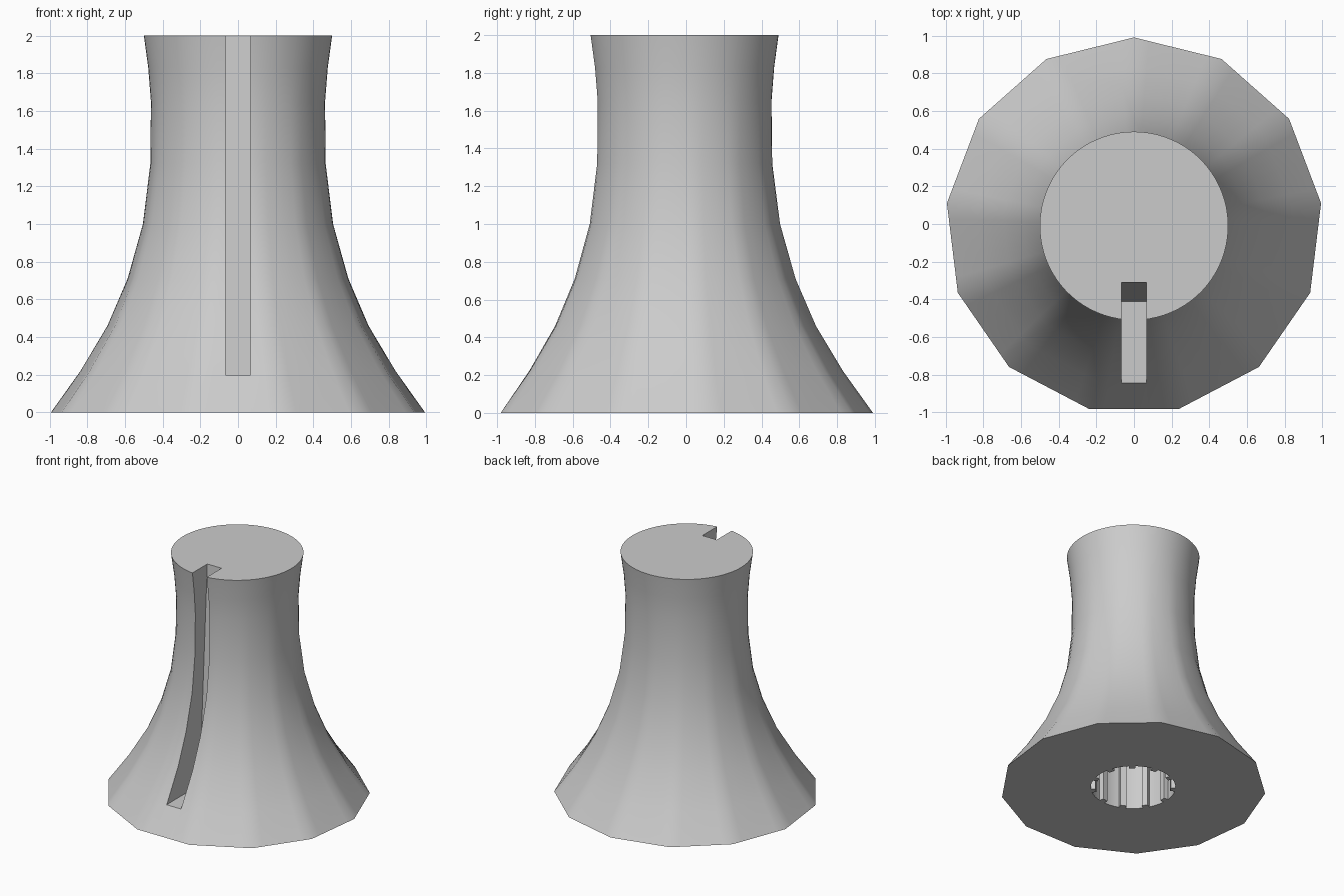
import bpy
import bmesh
from math import pi, cos, sin, radians

if "Cube" in bpy.data.objects:
    bpy.data.objects.remove(bpy.data.objects["Cube"])

SIDES = 13        # corners of the foot
STEPS = 6         # ring points per side
CENTRE_Y = -0.01
TEETH = 11

grey = bpy.data.materials.new("grey plastic")
grey.use_nodes = True
grey.diffuse_color = (0.6, 0.6, 0.6, 1)
grey.node_tree.nodes["Principled BSDF"].inputs["Base Color"].default_value = grey.diffuse_color


def loft(name, rings):
    """Skin a stack of rings with equal point counts and cap both ends."""
    bm = bmesh.new()
    loops = [[bm.verts.new(p) for p in ring] for ring in rings]
    for low, high in zip(loops, loops[1:]):
        for i in range(len(low)):
            j = (i + 1) % len(low)
            bm.faces.new((low[i], low[j], high[j], high[i]))
    bm.faces.new(loops[0][::-1])
    bm.faces.new(loops[-1])
    bmesh.ops.recalc_face_normals(bm, faces=bm.faces)
    mesh = bpy.data.meshes.new(name)
    bm.to_mesh(mesh)
    bm.free()
    mesh.materials.append(grey)
    obj = bpy.data.objects.new(name, mesh)
    bpy.context.collection.objects.link(obj)
    return obj


def body_ring(z, radius):
    """A polygon at the foot that turns into a circle at the top."""
    ring = []
    weight = (1 - z / 2) ** 1.5
    side = 2 * pi / SIDES
    for i in range(SIDES * STEPS):
        local = (i / STEPS % 1) * side - side / 2
        polygon = cos(side / 2) / cos(local)
        r = radius * (1 + weight * (polygon - 1))
        a = pi / 2 + i / STEPS * side
        ring.append((r * cos(a), CENTRE_Y + r * sin(a), z))
    return ring


def socket_ring(z):
    """Round outline with small ribs pointing inward."""
    ring = []
    for i in range(TEETH):
        mid = radians(48.5) + i * 2 * pi / TEETH
        for offset, r in ((-0.08, 0.32), (-0.08, 0.285), (0.08, 0.285), (0.08, 0.32),
                          (0.18, 0.32), (0.285, 0.32), (0.39, 0.32)):
            a = mid + offset
            ring.append((r * cos(a), CENTRE_Y + r * sin(a), z))
    return ring


def slot_ring(z, back):
    w = 0.066
    return [(-w, -1.2, z), (w, -1.2, z), (w, back, z), (-w, back, z)]


# Flared body
profile = ((0, 1.0), (0.22, 0.842), (0.46, 0.698), (0.71, 0.59), (1.0, 0.508),
           (1.32, 0.467), (1.65, 0.463), (1.83, 0.477), (2, 0.5))
body = loft("knob_body", [body_ring(z, r) for z, r in profile])

# Pointer slot down the front, ribbed shaft socket underneath
cutters = [
    loft("slot_cutter", [slot_ring(0.2, -0.41), slot_ring(2.0, -0.31), slot_ring(2.1, -0.305)]),
    loft("socket_cutter", [socket_ring(-0.1), socket_ring(1.0)]),
]
bpy.context.view_layer.objects.active = body
body.select_set(True)
for cutter in cutters:
    cutter.hide_render = True
    cut = body.modifiers.new(cutter.name, 'BOOLEAN')
    cut.operation = 'DIFFERENCE'
    cut.solver = 'EXACT'
    cut.object = cutter
    bpy.ops.object.modifier_apply(modifier=cut.name)
    bpy.data.objects.remove(cutter)

bpy.ops.object.shade_smooth_by_angle(angle=radians(32))
